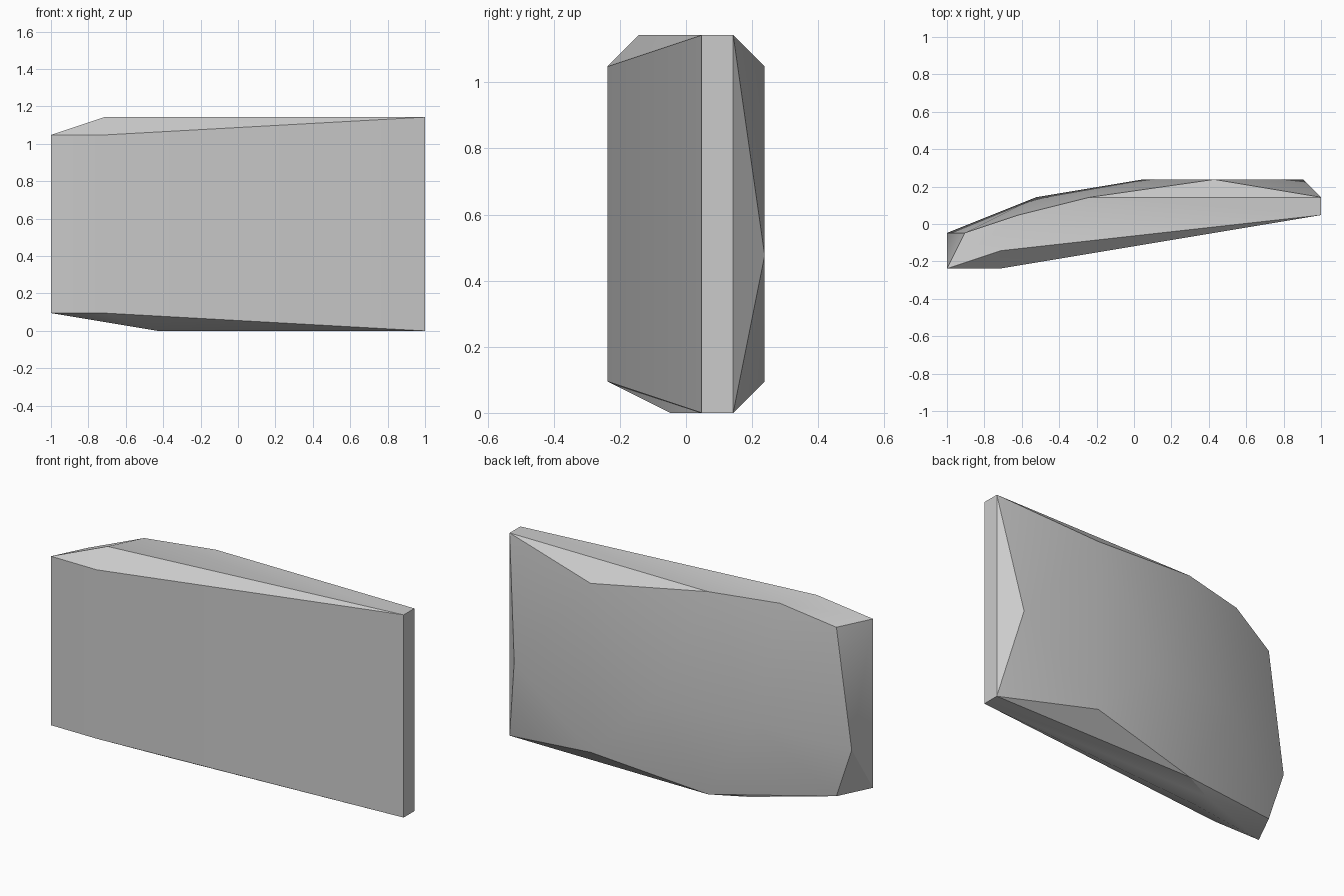
import bpy
import bmesh
import math
from mathutils import Vector

cube = bpy.data.objects.get("Cube")
if cube:
    bpy.data.objects.remove(cube, do_unlink=True)

# Plain grey stone colour
grey = (0.6, 0.6, 0.6, 1.0)
stone = bpy.data.materials.new("stone_grey")
stone.use_nodes = True
stone.diffuse_color = grey
stone.node_tree.nodes["Principled BSDF"].inputs["Base Color"].default_value = grey

# Corner positions in whole grid steps
LENGTH, DEPTH, HEIGHT = 21, 5, 12
STEP = 2 / LENGTH

# Corners repeated at the bottom and the top: x, y, inset from the rim
rim = [
    (0, 0, 1), (3, 0, 1),        # front left
    (21, 3, 0), (21, 4, 0),      # narrow end
    (8, 4, 0), (15, 5, 1),       # back chamfer
    (1, 2, 1),                   # back of the blunt end
]
corners = [(x, y, z) for x, y, i in rim for z in (i, HEIGHT - i)]

corners += [(3, 1, HEIGHT), (4, 3, HEIGHT)]      # top face
corners += [(6, 2, 0), (6, 3, 0)]                # bottom face
corners += [(0, 2, 4), (5, 4, 5), (11, 5, 5), (20, 5, 5)]  # bulging back

# Wrap the corners in a convex shell
bm = bmesh.new()
centre = Vector((LENGTH / 2, DEPTH / 2, 0))
for corner in corners:
    bm.verts.new((Vector(corner) - centre) * STEP)
hull = bmesh.ops.convex_hull(bm, input=bm.verts[:])
loose = {g for g in hull["geom_interior"] + hull["geom_unused"]
         if isinstance(g, bmesh.types.BMVert)}
bmesh.ops.delete(bm, geom=list(loose), context="VERTS")
bmesh.ops.dissolve_limit(bm, angle_limit=math.radians(0.2),
                         verts=bm.verts[:], edges=bm.edges[:])
bmesh.ops.recalc_face_normals(bm, faces=bm.faces[:])

mesh = bpy.data.meshes.new("stone_slab")
bm.to_mesh(mesh)
bm.free()
mesh.materials.append(stone)
slab = bpy.data.objects.new("stone_slab", mesh)
bpy.context.collection.objects.link(slab)

# Soft shading with crisp chamfers
bpy.ops.object.select_all(action="DESELECT")
slab.select_set(True)
bpy.context.view_layer.objects.active = slab
bpy.ops.object.shade_smooth_by_angle(angle=math.radians(30))
